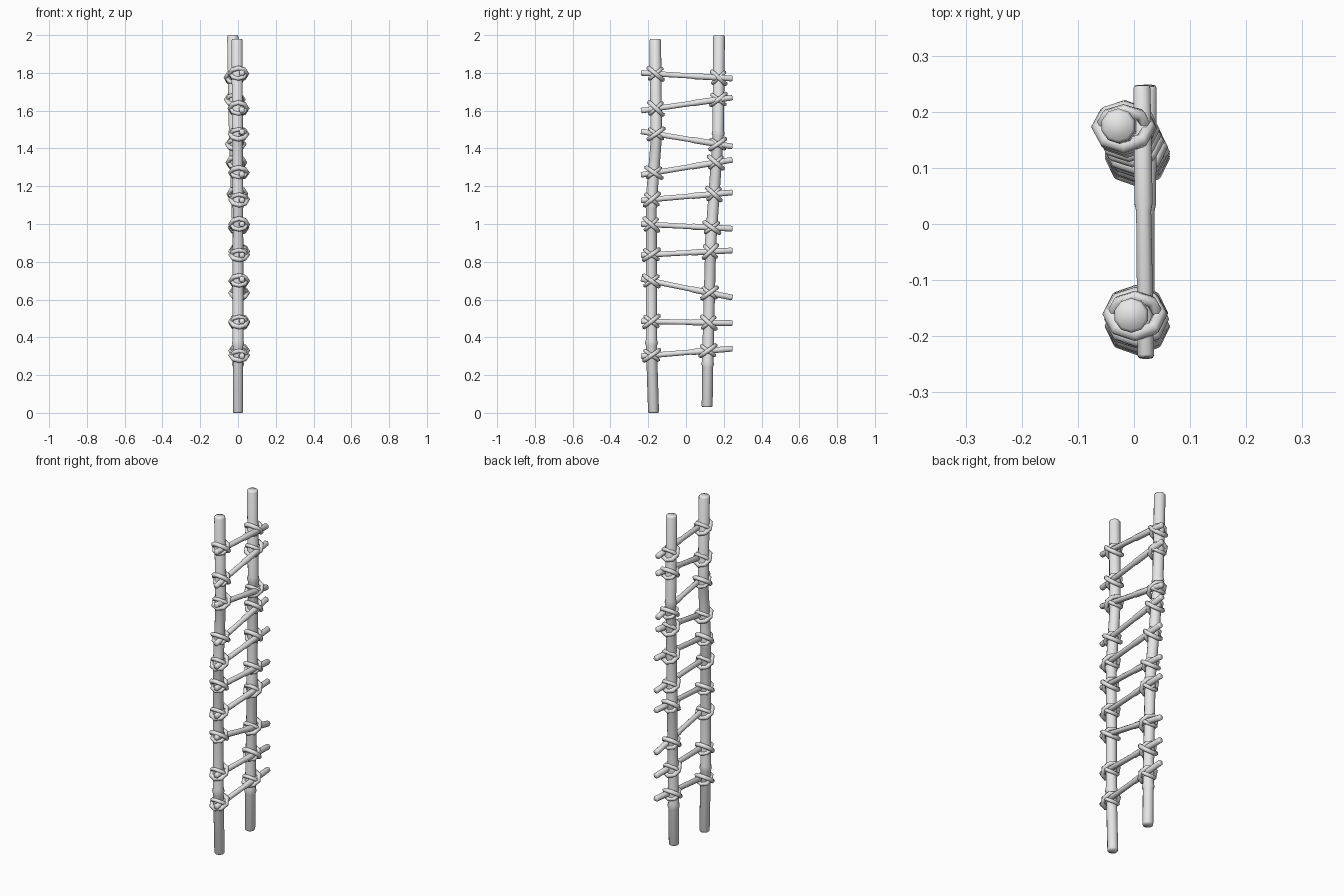
import bpy, bmesh, math, random
from mathutils import Vector

cube = bpy.data.objects.get("Cube")
if cube:
    bpy.data.objects.remove(cube, do_unlink=True)

random.seed(4)

wood = bpy.data.materials.new("pale grey wood")
wood.use_nodes = True
GREY = (0.8, 0.8, 0.8, 1.0)
wood.diffuse_color = GREY
wood.node_tree.nodes["Principled BSDF"].inputs["Base Color"].default_value = GREY


def tube(name, points, radii, sides, ref, closed=False):
    """Skin rings of vertices along a path; open tubes get flat caps."""
    bm = bmesh.new()
    n = len(points)
    rings = []
    for i, p in enumerate(points):
        if closed:
            t = points[(i + 1) % n] - points[i - 1]
        else:
            t = points[min(i + 1, n - 1)] - points[max(i - 1, 0)]
        t.normalize()
        u = (ref - t * ref.dot(t)).normalized()
        v = t.cross(u)
        ring = []
        for k in range(sides):
            a = math.tau * (k + 0.5) / sides
            ring.append(bm.verts.new(p + radii[i] * (u * math.cos(a) + v * math.sin(a))))
        rings.append(ring)
    for i in range(n if closed else n - 1):
        a, b = rings[i], rings[(i + 1) % n]
        for k in range(sides):
            j = (k + 1) % sides
            bm.faces.new((a[k], a[j], b[j], b[k]))
    if not closed:
        bm.faces.new(rings[0])
        bm.faces.new(rings[-1])
    bmesh.ops.recalc_face_normals(bm, faces=bm.faces)
    for f in bm.faces:
        f.smooth = True
    mesh = bpy.data.meshes.new(name)
    bm.to_mesh(mesh)
    bm.free()
    mesh.materials.append(wood)
    obj = bpy.data.objects.new(name, mesh)
    bpy.context.collection.objects.link(obj)
    return obj


X = Vector((1, 0, 0))

# Posts: crooked poles, path points bottom to top
paths = {
    "front_post": [(0, -0.172, 0), (0, -0.183, 0.37), (0, -0.184, 1.1),
                   (-0.003, -0.157, 1.47), (-0.005, -0.163, 1.98)],
    "rear_post": [(0, 0.112, 0.03), (0, 0.115, 0.26), (0, 0.13, 0.88),
                  (-0.02, 0.17, 1.48), (-0.028, 0.175, 2.0)],
}
posts = {name: [Vector(p) for p in path] for name, path in paths.items()}


def post_at(path, z):
    for a, b in zip(path, path[1:]):
        if z <= b.z:
            return a.lerp(b, (z - a.z) / (b.z - a.z))
    return path[-1]


for name, path in posts.items():
    up = Vector((0, 0, 0.008))
    pts = [path[0], path[0] + up]
    rad = [0.025, 0.029]
    for p in path[1:-1]:                       # knobbly joints
        pts += [p - up * 2, p, p + up * 2]
        rad += [0.029, 0.034, 0.03]
    pts += [path[-1] - up, path[-1]]
    rad += [0.031, 0.026]
    tube(name, pts, rad, 10, X)

# Rungs: height at the front end and at the rear end
rungs = [(0.30, 0.34), (0.485, 0.475), (0.71, 0.61), (0.835, 0.86), (1.0, 0.975),
         (1.125, 1.167), (1.26, 1.34), (1.49, 1.41), (1.60, 1.67), (1.80, 1.77)]


def lashing(name, centre, a, b, rope, tilt):
    """Octagonal rope loop wrapped slantwise round post and rung."""
    v = Vector((0, math.cos(tilt), math.sin(tilt)))
    pts = [centre + X * (a * math.cos(t)) + v * (b * math.sin(t))
           for t in (math.tau * i / 8 for i in range(8))]
    tube(name, pts, [rope] * 8, 6, X.cross(v), closed=True)


for i, (z0, z1) in enumerate(rungs, 1):
    rear_x = 0.025 if z1 < 1.3 else 0.014
    start, end = Vector((0.021, -0.238, z0)), Vector((rear_x, 0.246, z1))
    steps = [0, 0.01, 0.54, 0.57, 0.99, 1]
    tube(f"rung_{i}", [start.lerp(end, s) for s in steps],
         [0.013, 0.016, 0.0145, 0.0175, 0.0165, 0.014], 8, X)

    # Two crossed rope loops where the rung meets each post
    for side, path in posts.items():
        y = post_at(path, (z0 + z1) / 2).y
        c = start.lerp(end, (y - start.y) / (end.y - start.y))
        c.x = post_at(path, c.z).x + 0.006
        lean = 1 if random.random() < 0.6 else -1
        tilt = math.radians(random.uniform(34, 44))
        lashing(f"{side}_lashing_{i}", c, 0.045, 0.047, 0.013, lean * tilt)
        lashing(f"{side}_cross_lashing_{i}", c, 0.041, 0.041, 0.011, -lean * tilt)
